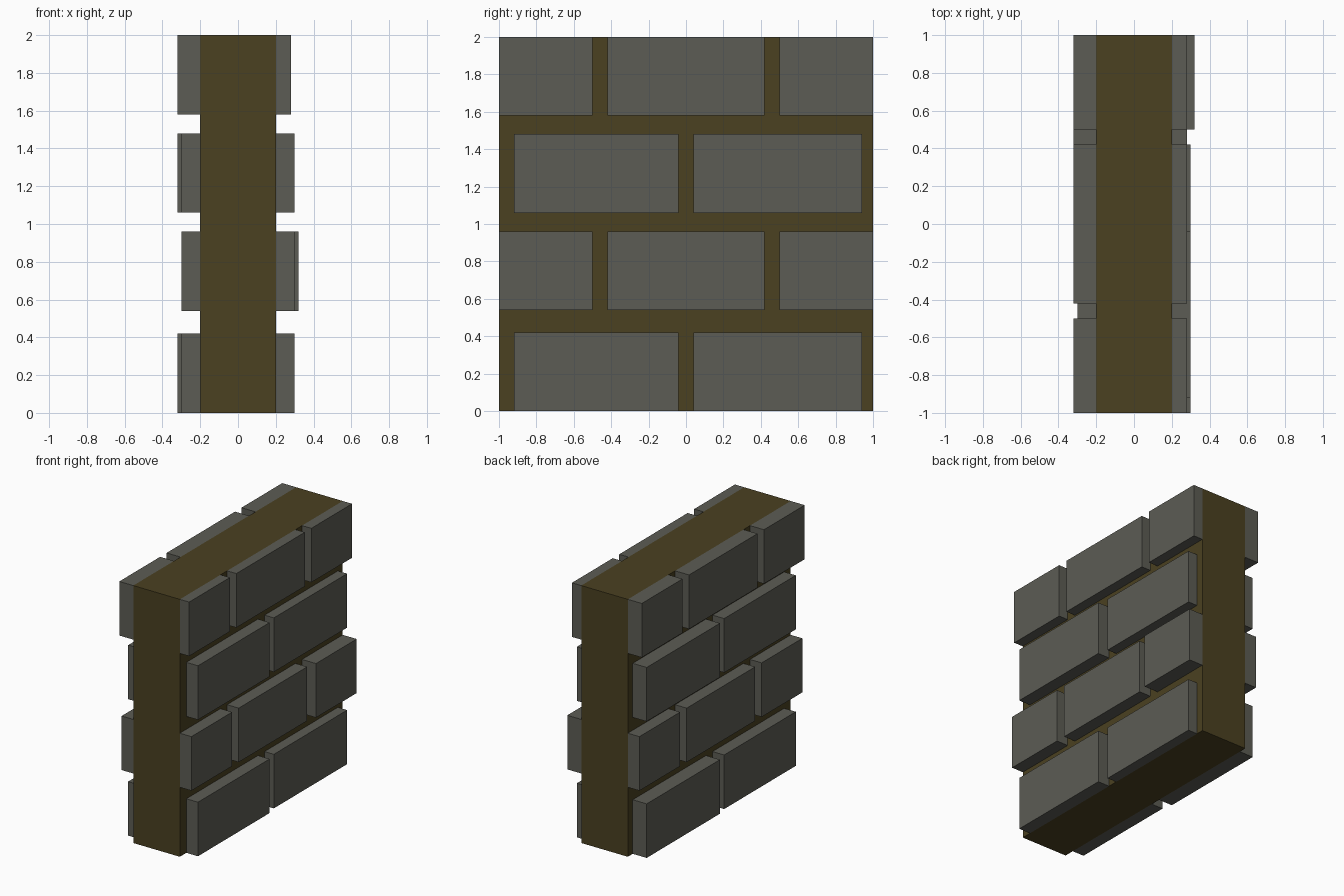
import bpy

cube = bpy.data.objects.get("Cube")
if cube:
    bpy.data.objects.remove(cube, do_unlink=True)


def make_material(name, color):
    mat = bpy.data.materials.new(name)
    mat.use_nodes = True
    mat.diffuse_color = color
    mat.node_tree.nodes["Principled BSDF"].inputs["Base Color"].default_value = color
    return mat


def box(name, xs, ys, zs, mat):
    """Box spanning the given ranges on each axis."""
    spans = (sorted(xs), sorted(ys), sorted(zs))
    bpy.ops.mesh.primitive_cube_add(size=1)
    obj = bpy.context.object
    obj.name = name
    for v in obj.data.vertices:
        v.co = [(a + b) / 2 + c * (b - a) for (a, b), c in zip(spans, v.co)]
    obj.data.materials.append(mat)
    return obj


stone = make_material("grey stone", (0.107, 0.107, 0.089, 1))
mortar = make_material("brown mortar", (0.069, 0.052, 0.015, 1))

# Mortar core of the wall
CORE = 0.2
box("mortar_core", (-CORE, CORE), (-1, 1), (0, 2), mortar)

# Courses: two long bricks alternate with one long brick between two short ones
long_pair = [(-0.92, -0.04), (0.04, 0.94)]
split_row = [(-1, -0.5), (-0.42, 0.42), (0.5, 1)]

# Each course: height range, brick spans, outer faces on the -x and +x sides
courses = [
    ((0, 0.42), long_pair, (0.30, 0.32), (0.30, 0.28)),
    ((0.54, 0.96), split_row, (0.30, 0.30, 0.30), (0.30, 0.30, 0.32)),
    ((1.06, 1.48), long_pair, (0.30, 0.32), (0.30, 0.28)),
    ((1.58, 2), split_row, (0.32, 0.32, 0.32), (0.28, 0.28, 0.28)),
]

# Bricks standing out from both faces of the core
for row, (zs, spans, right_faces, left_faces) in enumerate(courses, 1):
    for side, sign, faces in (("right", -1, right_faces), ("left", 1, left_faces)):
        for i, (ys, face) in enumerate(zip(spans, faces), 1):
            box(f"brick_{side}_row{row}_{i}", (sign * CORE, sign * face), ys, zs, stone)
